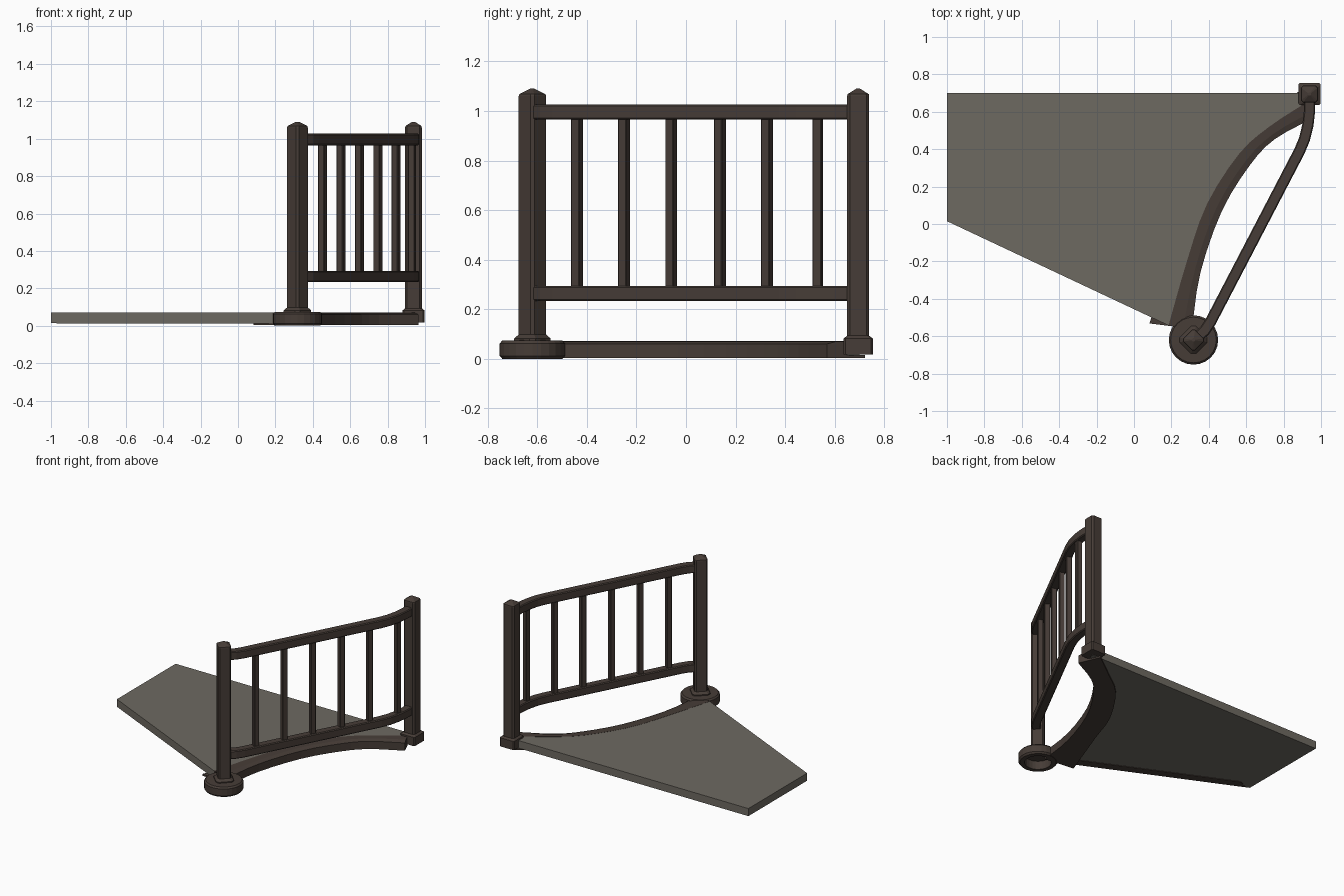
import bpy, bmesh, math
from mathutils import Vector

if "Cube" in bpy.data.objects:
    bpy.data.objects.remove(bpy.data.objects["Cube"])


def material(name, rgb):
    m = bpy.data.materials.new(name)
    m.diffuse_color = (*rgb, 1)
    m.use_nodes = True
    m.node_tree.nodes["Principled BSDF"].inputs["Base Color"].default_value = m.diffuse_color
    return m


WOOD = material("dark brown wood", (0.062, 0.046, 0.038))
STONE = material("grey floor", (0.155, 0.143, 0.121))


def make(name, verts, faces, mat):
    me = bpy.data.meshes.new(name)
    me.from_pydata(verts, [], faces)
    bm = bmesh.new()
    bm.from_mesh(me)
    bmesh.ops.recalc_face_normals(bm, faces=bm.faces)
    bm.to_mesh(me)
    bm.free()
    me.materials.append(mat)
    ob = bpy.data.objects.new(name, me)
    bpy.context.collection.objects.link(ob)
    return ob


def loft(name, rings, mat, closed=True):
    """Join equal-sized rings of points; cap both ends."""
    n = len(rings[0])
    verts = [p for r in rings for p in r]
    faces = [(i * n + j, i * n + (j + 1) % n, (i + 1) * n + (j + 1) % n, (i + 1) * n + j)
             for i in range(len(rings) - 1) for j in range(n)]
    if closed:
        faces += [tuple(range(n)), tuple(range(len(verts) - n, len(verts)))]
    return make(name, verts, faces, mat)


def prism(name, outline, z0, z1, mat):
    return loft(name, [[(x, y, z) for x, y in outline] for z in (z0, z1)], mat)


def square_ring(cx, cy, z, half, chamfer, ang):
    h, k = half, half - chamfer
    pts = [(h, -k), (h, k), (k, h), (-k, h), (-h, k), (-h, -k), (-k, -h), (k, -h)]
    c, s = math.cos(ang), math.sin(ang)
    return [(cx + x * c - y * s, cy + x * s + y * c, z) for x, y in pts]


def post(name, cx, cy, ang, base_levels):
    levels = base_levels + [(1.06, 0.0445, 0.011), (1.068, 0.043, 0.011), (1.09, 0.008, 0.003)]
    loft(name, [square_ring(cx, cy, z, h, c, ang) for z, h, c in levels], WOOD)


def catmull(pts, steps):
    p = [Vector(q) for q in pts]
    p = [2 * p[0] - p[1]] + p + [2 * p[-1] - p[-2]]
    out = []
    for i in range(1, len(p) - 2):
        a, b, c, d = p[i - 1:i + 3]
        for k in range(steps):
            t = k / steps
            out.append(0.5 * (2 * b + (c - a) * t + (2 * a - 5 * b + 4 * c - d) * t * t
                              + (3 * b - a - 3 * c + d) * t ** 3))
    return out + [p[-2]]


# curved edge of the floor: inner and outer lines of the curb
inner = catmull([(0.19, -0.545), (0.29, -0.19), (0.395, 0.107), (0.566, 0.374),
                 (0.726, 0.518), (0.93, 0.65)], 3)
outer = catmull([(0.31, -0.56), (0.355, -0.26), (0.47, 0.07), (0.62, 0.315),
                 (0.753, 0.454), (0.965, 0.57)], 3)

# floor slab
prism("floor_slab", [(-1, 0.70), (-1, 0.015)] + [tuple(p) for p in inner] + [(0.95, 0.70)],
      0.014, 0.070, STONE)

# curved curb, with a lip that runs under the slab
rings = []
for a, b in zip(inner, outer):
    at = lambda t, z: (*(a + (b - a) * t), z)
    rings.append([at(-0.9, 0.003), at(-0.9, 0.016), at(-0.05, 0.016), at(-0.05, 0.071),
                  at(0.6, 0.069), at(1, 0.06), at(1, 0.003)])
loft("curved_curb", rings, WOOD)

# thin trim below the front edge of the slab
prism("underside_trim", [(-0.97, 0.005), (0.19, -0.54), (0.21, -0.48), (-0.90, 0.04)],
      0.011, 0.016, WOOD)

# round foot, hollow below
CX, CY = 0.318, -0.62
profile = [(0.02, 0.062), (0.09, 0.062), (0.09, 0.0), (0.122, 0.0), (0.132, 0.012),
           (0.132, 0.062), (0.122, 0.073), (0.02, 0.076)]
loft("round_foot", [[(CX + r * math.cos(i * math.tau / 24), CY + r * math.sin(i * math.tau / 24), z)
                     for i in range(24)] for r, z in profile], WOOD)

# posts
post("front_post", CX, CY, math.pi / 4,
     [(0.06, 0.061, 0.018), (0.082, 0.061, 0.018), (0.098, 0.0445, 0.011)])
post("back_post", 0.938, 0.695, 0,
     [(0.018, 0.059, 0.008), (0.082, 0.059, 0.008), (0.093, 0.0445, 0.011)])

# bent rails
path = [Vector(p) for p in [(0.345, -0.60), (0.378, -0.57), (0.408, -0.525), (0.885, 0.39),
                            (0.912, 0.455), (0.93, 0.53), (0.938, 0.60), (0.938, 0.67)]]


def rail(name, z0, z1):
    hw, c = 0.030, 0.006
    sect = [(-hw, z0 + c), (-hw + c, z0), (hw - c, z0), (hw, z0 + c),
            (hw, z1 - c), (hw - c, z1), (-hw + c, z1), (-hw, z1 - c)]
    rings = []
    for i, p in enumerate(path):
        d = (path[min(i + 1, len(path) - 1)] - path[max(i - 1, 0)]).normalized()
        rings.append([(p.x + d.y * o, p.y - d.x * o, z) for o, z in sect])
    loft(name, rings, WOOD)


rail("top_rail", 0.965, 1.027)
rail("bottom_rail", 0.233, 0.294)

# balusters
spots = [(0.452, -0.44), (0.551, -0.25), (0.65, -0.06), (0.748, 0.137), (0.845, 0.327), (0.93, 0.532)]
for i, (x, y) in enumerate(spots):
    ang = math.radians(62.5 if i < 5 else 76)
    loft(f"baluster_{i + 1}", [square_ring(x, y, z, 0.0185, 0.003, ang) for z in (0.28, 0.98)], WOOD)
